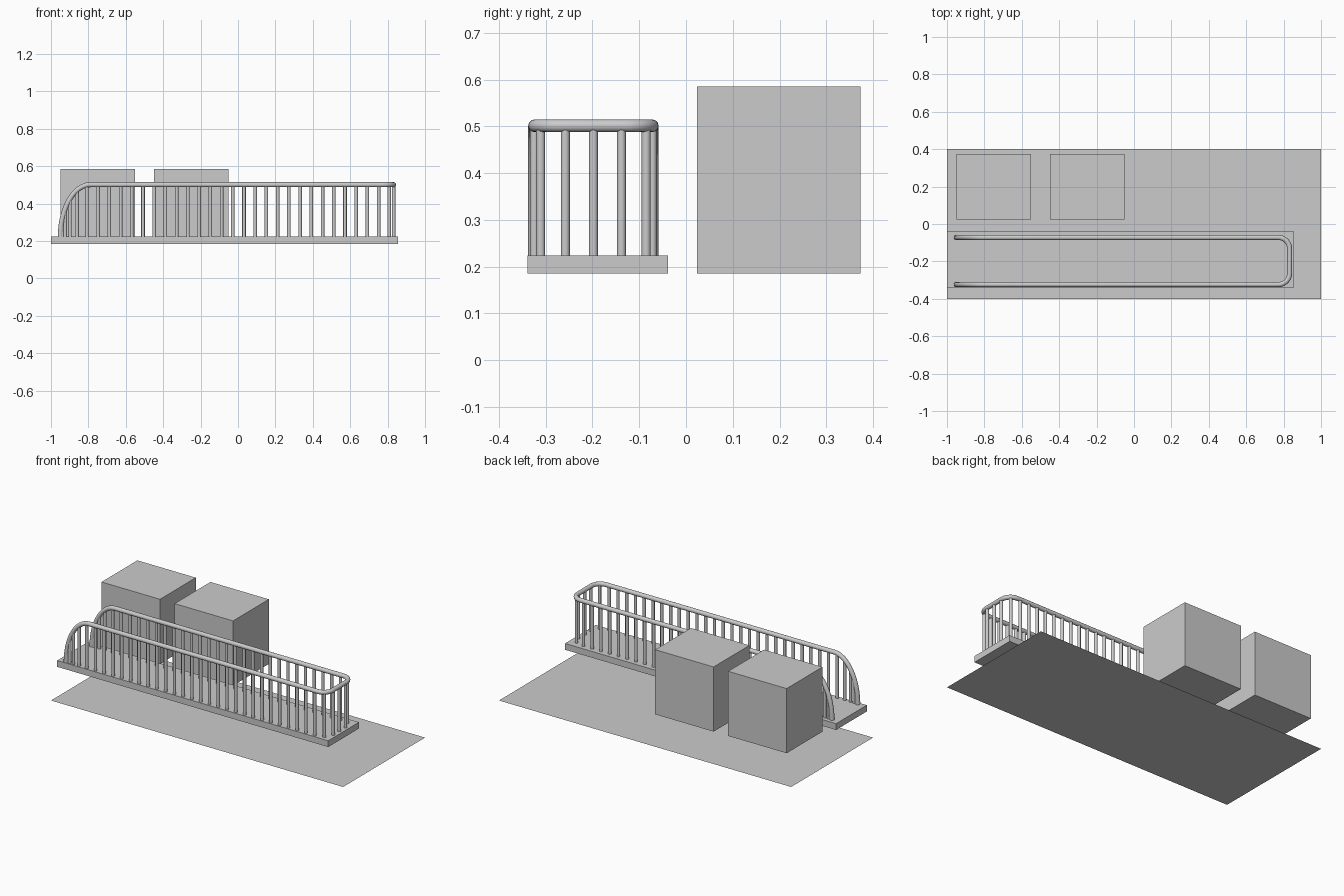
import bpy, math
from mathutils import Vector

if "Cube" in bpy.data.objects:
    bpy.data.objects.remove(bpy.data.objects["Cube"])


def box(name, lo, hi):
    size = [b - a for a, b in zip(lo, hi)]
    bpy.ops.mesh.primitive_cube_add(size=1, location=[(a + b) / 2 for a, b in zip(lo, hi)])
    ob = bpy.context.object
    ob.name = name
    ob.scale = size
    bpy.ops.object.transform_apply(location=False, rotation=False, scale=True)
    return ob


# ground sheet
bpy.ops.mesh.primitive_plane_add(size=1, location=(0, 0, 0))
sheet = bpy.context.object
sheet.name = "ground_sheet"
sheet.scale = (2, 0.8, 1)

# raised slab and two blocks
box("railing_slab", (-1, -0.339, 0.185), (0.855, -0.039, 0.224))
box("block_left", (-0.95, 0.023, 0.185), (-0.55, 0.373, 0.585))
box("block_right", (-0.45, 0.023, 0.185), (-0.05, 0.373, 0.585))

# half of the handrail path, from the middle of the rounded end to one foot
CY, HALF, END, R, TOP, FOOT = -0.198, 0.126, 0.832, 0.06, 0.501, 0.22
half = [Vector((END, 0, TOP))]
for i in range(9):
    a = math.radians(90 * i / 8)
    half.append(Vector((END - R + R * math.cos(a), HALF - R + R * math.sin(a), TOP)))
for i in range(13):
    a = math.radians(90 * i / 12)
    half.append(Vector((-0.79 - 0.16 * math.sin(a), HALF, FOOT + (TOP - FOOT) * math.cos(a))))


def side(p, s):
    return Vector((p.x, CY + s * p.y, p.z))


# handrail tube
path = [side(p, -1) for p in reversed(half)] + [side(p, 1) for p in half[1:]]
cu = bpy.data.curves.new("handrail", "CURVE")
cu.dimensions = "3D"
cu.bevel_depth = 0.0135
cu.bevel_resolution = 4
cu.use_fill_caps = True
sp = cu.splines.new("POLY")
sp.points.add(len(path) - 1)
for pt, p in zip(sp.points, path):
    pt.co = (*p, 1)
    pt.radius = 1
sp.use_smooth = True
bpy.context.collection.objects.link(bpy.data.objects.new("handrail", cu))


def at_length(d):
    for a, b in zip(half, half[1:]):
        step = (b - a).length
        if d <= step:
            return a.lerp(b, d / step)
        d -= step
    return None


# balusters spaced evenly along the handrail
def baluster(p):
    h = p.z - 0.21
    bpy.ops.mesh.primitive_cylinder_add(vertices=16, radius=0.0095, depth=h,
                                        location=(p.x, p.y, 0.21 + h / 2))
    bpy.context.object.name = "baluster"
    bpy.ops.object.shade_smooth_by_angle()


k = 0
while (p := at_length(k * 0.06)) is not None and p.z > 0.28:
    for s in ((1,) if k == 0 else (1, -1)):
        baluster(side(p, s))
    k += 1
